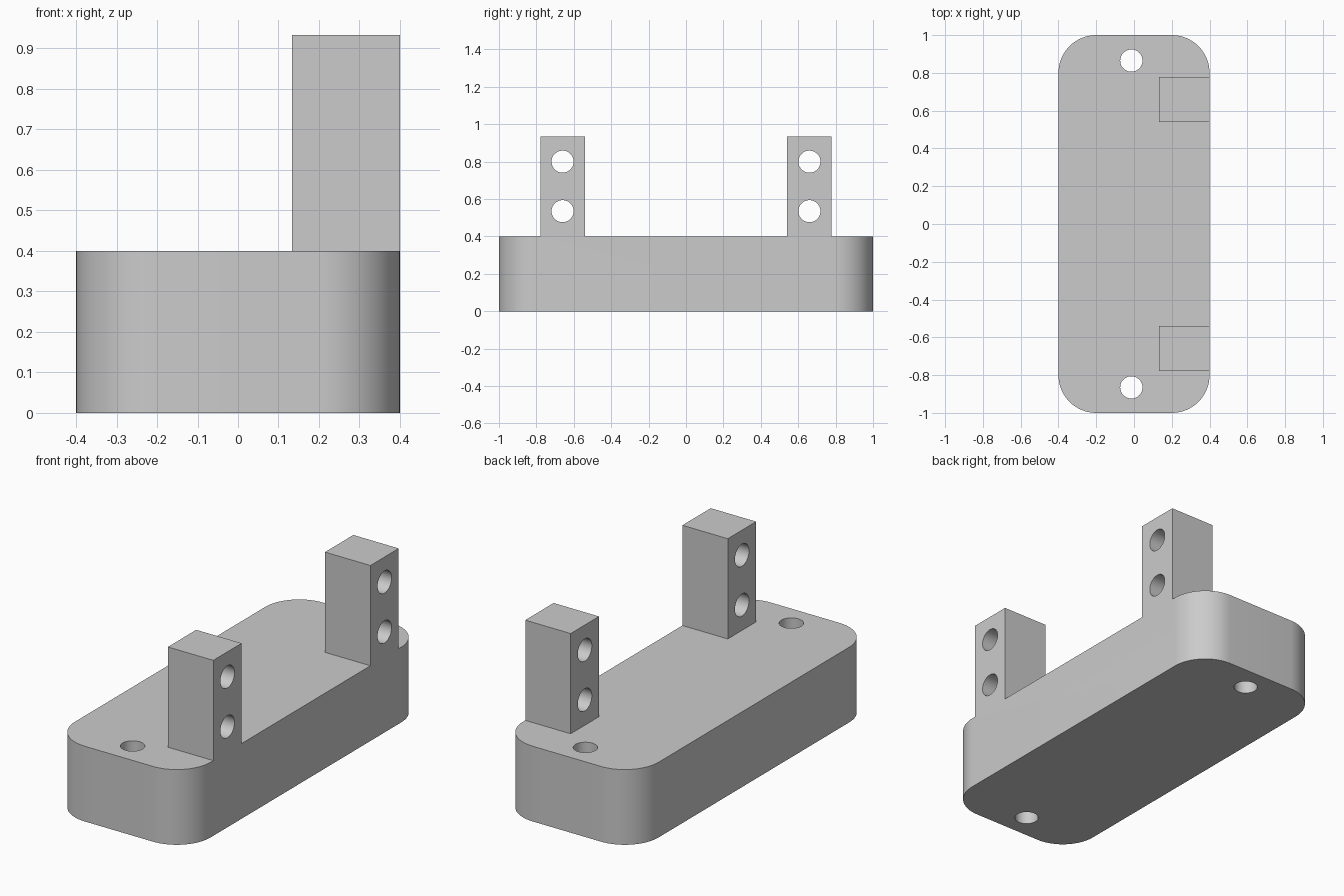
import bpy
import bmesh
import math
from mathutils import Matrix

cube = bpy.data.objects.get("Cube")
if cube:
    bpy.data.objects.remove(cube, do_unlink=True)

grey = bpy.data.materials.new("grey plastic")
grey.use_nodes = True
COLOUR = (0.6, 0.6, 0.6, 1)
grey.diffuse_color = COLOUR
grey.node_tree.nodes["Principled BSDF"].inputs["Base Color"].default_value = COLOUR


def make_object(name, bm):
    mesh = bpy.data.meshes.new(name)
    bm.to_mesh(mesh)
    bm.free()
    mesh.materials.append(grey)
    obj = bpy.data.objects.new(name, mesh)
    bpy.context.collection.objects.link(obj)
    return obj


def box(name, low, high):
    bm = bmesh.new()
    bmesh.ops.create_cube(bm, size=1)
    for v in bm.verts:
        v.co = [lo if c < 0 else hi for c, lo, hi in zip(v.co, low, high)]
    return make_object(name, bm)


def drill(name, centre, length, axis):
    bm = bmesh.new()
    turn = Matrix.Rotation(math.pi / 2, 4, "Y") if axis == "X" else Matrix()
    bmesh.ops.create_cone(bm, cap_ends=True, segments=48, radius1=HOLE_RADIUS,
                          radius2=HOLE_RADIUS, depth=length,
                          matrix=Matrix.Translation(centre) @ turn)
    return make_object(name, bm)


def combine(target, tool, operation):
    mod = target.modifiers.new(tool.name, "BOOLEAN")
    mod.operation = operation
    mod.solver = "EXACT"
    mod.object = tool
    bpy.context.view_layer.objects.active = target
    bpy.ops.object.modifier_apply(modifier=mod.name)
    bpy.data.objects.remove(tool, do_unlink=True)


HALF_WIDTH, HALF_LENGTH, BASE_TOP = 0.4, 1.0, 0.4
CORNER, HOLE_RADIUS = 0.2, 0.059
POST_LEFT, POST_TOP = 0.133, 0.933

# Base block: rounded rectangle raised to the base height
bm = bmesh.new()
outline = []
for quarter, (sx, sy) in enumerate([(1, 1), (-1, 1), (-1, -1), (1, -1)]):
    for step in range(17):
        a = math.pi / 2 * (quarter + step / 16)
        outline.append(bm.verts.new((sx * (HALF_WIDTH - CORNER) + CORNER * math.cos(a),
                                     sy * (HALF_LENGTH - CORNER) + CORNER * math.sin(a), 0)))
floor = bm.faces.new(outline)
raised = bmesh.ops.extrude_face_region(bm, geom=[floor])["geom"]
bmesh.ops.translate(bm, vec=(0, 0, BASE_TOP),
                    verts=[g for g in raised if isinstance(g, bmesh.types.BMVert)])
bmesh.ops.recalc_face_normals(bm, faces=bm.faces)
bracket = make_object("mounting_bracket", bm)

for side in (-1, 1):
    # Upright post flush with the long side, drilled twice sideways
    y = side * 0.66
    post = box("post", (POST_LEFT, y - 0.119, BASE_TOP), (HALF_WIDTH, y + 0.119, POST_TOP))
    for z in (0.535, 0.8):
        combine(post, drill("post_hole", (0.27, y, z), 1, "X"), "DIFFERENCE")
    combine(bracket, post, "UNION")
    # Vertical screw hole near the end of the base
    combine(bracket, drill("screw_hole", (-0.014, side * 0.865, 0.2), 1, "Z"), "DIFFERENCE")

# Smooth curved walls, keep edges sharp
bpy.ops.object.select_all(action="DESELECT")
bracket.select_set(True)
bpy.context.view_layer.objects.active = bracket
bpy.ops.object.shade_smooth_by_angle(angle=math.radians(30))
